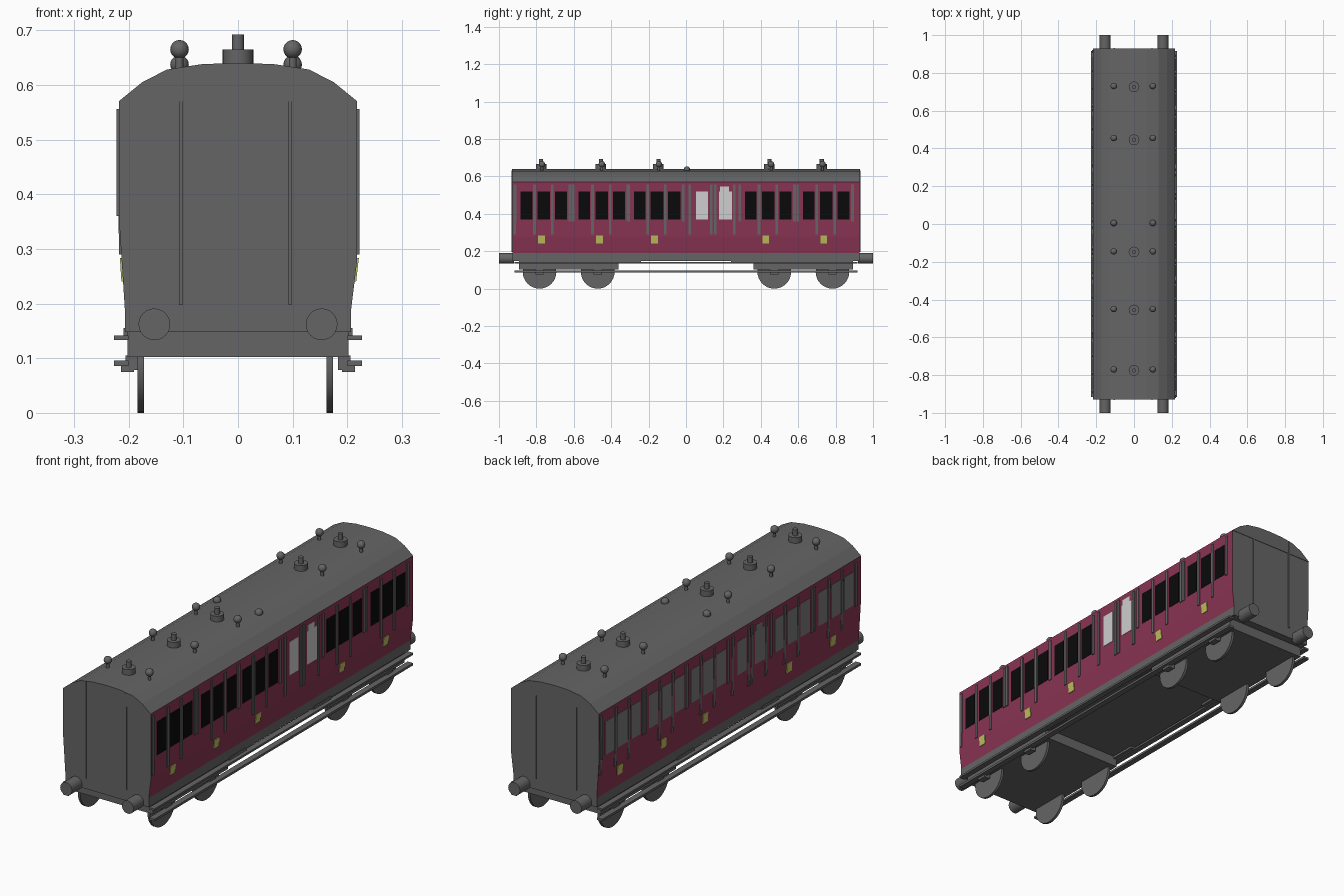
import bpy, bmesh, math
from mathutils import Matrix, Vector

if "Cube" in bpy.data.objects:
    bpy.data.objects.remove(bpy.data.objects["Cube"])


def material(name, rgb):
    m = bpy.data.materials.new(name)
    m.diffuse_color = (*rgb, 1)
    m.use_nodes = True
    m.node_tree.nodes["Principled BSDF"].inputs["Base Color"].default_value = m.diffuse_color
    return m


GREY = material("dark grey", (0.13, 0.13, 0.13))
MAROON = material("maroon", (0.25, 0.034, 0.085))
BLACK = material("black glass", (0.003, 0.003, 0.003))
WHITE = material("frosted glass", (0.62, 0.62, 0.62))
PALE = material("mid grey glass", (0.2, 0.2, 0.2))
YELLOW = material("yellow", (0.52, 0.52, 0.115))


def finish(bm, name, *mats, smooth=False):
    bmesh.ops.recalc_face_normals(bm, faces=bm.faces)
    me = bpy.data.meshes.new(name)
    bm.to_mesh(me)
    bm.free()
    for m in mats:
        me.materials.append(m)
    ob = bpy.data.objects.new(name, me)
    bpy.context.collection.objects.link(ob)
    if smooth:
        bpy.ops.object.select_all(action='DESELECT')
        ob.select_set(True)
        bpy.context.view_layer.objects.active = ob
        bpy.ops.object.shade_smooth_by_angle(angle=math.radians(35))
    return ob


def add_box(bm, x, y, z):
    c = [(a + b) / 2 for a, b in (x, y, z)]
    d = [abs(b - a) for a, b in (x, y, z)]
    bmesh.ops.create_cube(bm, size=1, matrix=Matrix.Translation(c) @ Matrix.Diagonal((*d, 1)))


def add_cyl(bm, c, r, depth, axis='Z', n=24):
    rot = {'X': Matrix.Rotation(math.pi / 2, 4, 'Y'),
           'Y': Matrix.Rotation(math.pi / 2, 4, 'X'), 'Z': Matrix()}[axis]
    bmesh.ops.create_cone(bm, cap_ends=True, segments=n, radius1=r, radius2=r,
                          depth=depth, matrix=Matrix.Translation(c) @ rot)


def extrude_profile(bm, pts, y0, y1):
    f = bm.faces.new([bm.verts.new((x, y0, z)) for x, z in pts])
    g = bmesh.ops.extrude_face_region(bm, geom=[f])
    bmesh.ops.translate(bm, vec=(0, y1 - y0, 0),
                        verts=[v for v in g['geom'] if isinstance(v, bmesh.types.BMVert)])


# Body shell: turned-under sides, maroon between the sole bar and the roof
BREAK = {1: 0.28, -1: 0.36}


def side_x(s, z):
    return 0.207 + 0.011 * max(0, min(1, (z - 0.19) / (BREAK[s] - 0.19)))


bm = bmesh.new()
extrude_profile(bm, [(-0.207, 0.148), (0.207, 0.148), (0.207, 0.19), (0.218, 0.28), (0.218, 0.57),
                     (-0.218, 0.57), (-0.218, 0.36), (-0.207, 0.19)], -0.928, 0.928)
bm.normal_update()
for f in bm.faces:
    z = f.calc_center_median().z
    f.material_index = int(abs(f.normal.x) > 0.9 and 0.19 < z < 0.57)
finish(bm, "body", GREY, MAROON)

# Roof: faceted arc
half = [(0.218, 0.57), (0.175, 0.605), (0.13, 0.628), (0.065, 0.638)]
bm = bmesh.new()
extrude_profile(bm, half + [(0, 0.64)] + [(-x, z) for x, z in reversed(half)], -0.93, 0.93)
finish(bm, "roof", GREY)


# Side details: thin plates following the side, the left side being the right side turned round
def side_plates(name, s, rects, mat, t):
    bm = bmesh.new()
    for y0, y1, z0, z1 in rects:
        geo = bmesh.ops.create_cube(bm, size=1)
        for v in geo['verts']:
            z = z1 if v.co.z > 0 else z0
            x = side_x(s, z) + (t if v.co.x > 0 else -0.003)
            v.co = Vector((s * x, s * (y1 if v.co.y > 0 else y0), z))
    return finish(bm, name, mat)


ROW = (0.369, 0.519)
door_centres = [-0.76, -0.45, -0.155, 0.44, 0.75]
windows, strips, patches = [], [], []
for c in door_centres:
    for d, w in ((-0.093, 0.031), (0, 0.034), (0.092, 0.033)):
        windows.append((c + d - w, c + d + w, *ROW))
    for d, low in ((-0.152, 0.36), (-0.05, 0.29), (0.045, 0.29), (0.14, 0.36)):
        strips.append((c + d - 0.007, c + d + 0.007, low, 0.556))
    patches.append((c - 0.031, c + 0.005, 0.24, 0.283))
lavatory = [(0.053, 0.117, *ROW), (0.176, 0.245, *ROW), (0.182, 0.23, 0.519, 0.545)]
strips += [(y - 0.007, y + 0.007, 0.29, 0.556) for y in (-0.915, 0.02, 0.135, 0.157, 0.258)]
for s, side in ((1, "right"), (-1, "left")):
    side_plates(side + "_windows", s, windows, BLACK if s > 0 else PALE, 0.0015)
    side_plates(side + "_lavatory_windows", s, lavatory, WHITE if s > 0 else PALE, 0.0015)
    side_plates(side + "_door_strips", s, strips, GREY, 0.004)
    side_plates(side + "_class_patches", s, patches, YELLOW, 0.003)

# Thin pipes on the two ends
bm = bmesh.new()
for e in (-1, 1):
    for x in (-0.1045, 0.0955):
        add_box(bm, (x - 0.0035, x + 0.0035), (e * 0.925, e * 0.932), (0.197, 0.631))
finish(bm, "end_pipes", GREY)

# Buffers
bm = bmesh.new()
for e in (-1, 1):
    for x in (-0.153, 0.153):
        add_cyl(bm, (x, e * 0.96, 0.162), 0.029, 0.08, 'Y')
finish(bm, "buffers", GREY, smooth=True)

# Bogies, wheels and axle boxes
for e, end in ((-1, "front"), (1, "back")):
    bm = bmesh.new()
    add_box(bm, (-0.202, 0.202), (e * 0.36, e * 0.892), (0.102, 0.149))
    finish(bm, end + "_bogie", GREY)
    wheels, boxes = bmesh.new(), bmesh.new()
    for y in (e * 0.472, e * 0.783):
        for x in (-0.178, 0.168):
            add_cyl(wheels, (x, y, 0.09), 0.09, 0.012, 'X', 32)
        for s in (-1, 1):
            add_box(boxes, (s * 0.183, s * 0.206), (y - 0.022, y + 0.022), (0.078, 0.105))
            add_box(boxes, (s * 0.19, s * 0.214), (y - 0.022, y + 0.022), (0.075, 0.087))
    finish(wheels, end + "_wheels", GREY, smooth=True)
    finish(boxes, end + "_axle_boxes", GREY)

# Footboards and the small boxes under the floor
bm = bmesh.new()
for s in (-1, 1):
    add_box(bm, (s * 0.2, s * 0.227), (-0.917, 0.917), (0.133, 0.142))
    add_box(bm, (s * 0.2, s * 0.227), (-0.917, 0.917), (0.086, 0.096))
finish(bm, "footboards", GREY)
bm = bmesh.new()
for s in (-1, 1):
    for e in (-1, 1):
        add_box(bm, (s * 0.185, s * 0.209), (e * 0.24, e * 0.36), (0.138, 0.155))
finish(bm, "floor_boxes", GREY)

# Roof lamps: stepped cylinders along the centre line
bm = bmesh.new()
for y in (-0.775, -0.455, -0.148, 0.446, 0.726):
    add_cyl(bm, (0, y, 0.65), 0.028, 0.03)
    add_cyl(bm, (0, y, 0.674), 0.011, 0.036, n=16)
finish(bm, "roof_lamps", GREY, smooth=True)

# Ball ventilators on stems; the middle pair sits down on the roof
bm = bmesh.new()
for y in (-0.77, -0.45, -0.145, 0.005, 0.455, 0.73):
    for x in (-0.107, 0.1):
        z = 0.637 if y == 0.005 else 0.665
        bmesh.ops.create_uvsphere(bm, u_segments=16, v_segments=10, radius=0.017,
                                  matrix=Matrix.Translation((x, y, z)))
        if z > 0.65:
            add_cyl(bm, (x, y, 0.64), 0.007, 0.04, n=12)
finish(bm, "ball_ventilators", GREY, smooth=True)
